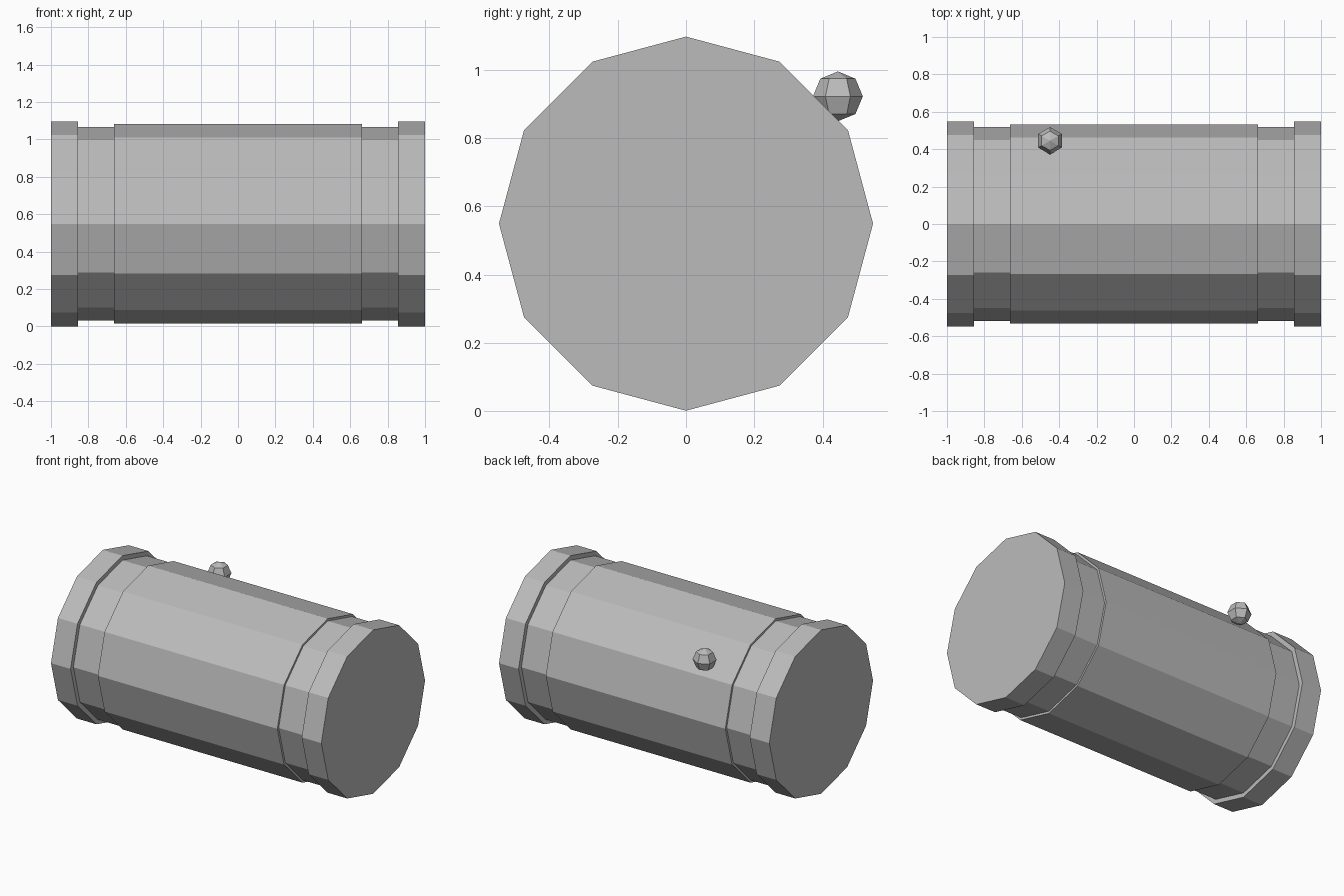
import bpy, bmesh, math
from mathutils import Matrix, Vector

if "Cube" in bpy.data.objects:
    bpy.data.objects.remove(bpy.data.objects["Cube"])

grey = bpy.data.materials.new("grey")
grey.diffuse_color = (0.5, 0.5, 0.5, 1)
grey.use_nodes = True
grey.node_tree.nodes["Principled BSDF"].inputs["Base Color"].default_value = grey.diffuse_color


def lathe(name, profile, sides, matrix, smooth=False):
    """Turn (radius, height) points around local z, first side line on +y."""
    bm = bmesh.new()
    rings = []
    for r, h in profile:
        if r == 0:
            rings.append([bm.verts.new((0, 0, h))] * sides)
        else:
            rings.append([bm.verts.new((r * math.sin(2 * math.pi * k / sides),
                                        r * math.cos(2 * math.pi * k / sides), h))
                          for k in range(sides)])
    for low, high in zip(rings, rings[1:]):
        for k in range(sides):
            n = (k + 1) % sides
            corners = list(dict.fromkeys((low[k], low[n], high[n], high[k])))
            bm.faces.new(corners)
    # Flat ends where the profile stops away from the axis
    for ring, (r, h) in ((rings[0], profile[0]), (rings[-1], profile[-1])):
        if r > 0:
            bm.faces.new(ring)
    bmesh.ops.recalc_face_normals(bm, faces=bm.faces)
    for f in bm.faces:
        f.smooth = smooth
    mesh = bpy.data.meshes.new(name)
    bm.to_mesh(mesh)
    bm.free()
    mesh.materials.append(grey)
    obj = bpy.data.objects.new(name, mesh)
    obj.matrix_world = matrix
    bpy.context.collection.objects.link(obj)
    return obj


# Drum lying along x: rims, recessed collars and a slightly raised middle
half = [(0.548, 1.0), (0.548, 0.855), (0.518, 0.855), (0.518, 0.664), (0.533, 0.664)]
profile = [(r, -h) for r, h in half] + half[::-1]
lathe("drum", profile, 12,
      Matrix.Translation((0, 0, 0.549)) @ Matrix.Rotation(math.pi / 2, 4, 'Y'))

# Round knob on the upper back
R = 0.073
ball = [(0, -R)] + [(R * math.cos(a), R * math.sin(a))
                    for a in (-math.pi / 4, 0, math.pi / 4)] + [(0, R)]
lathe("knob", ball, 6, Matrix.Translation(Vector((-0.449, 0.445, 0.922))))
